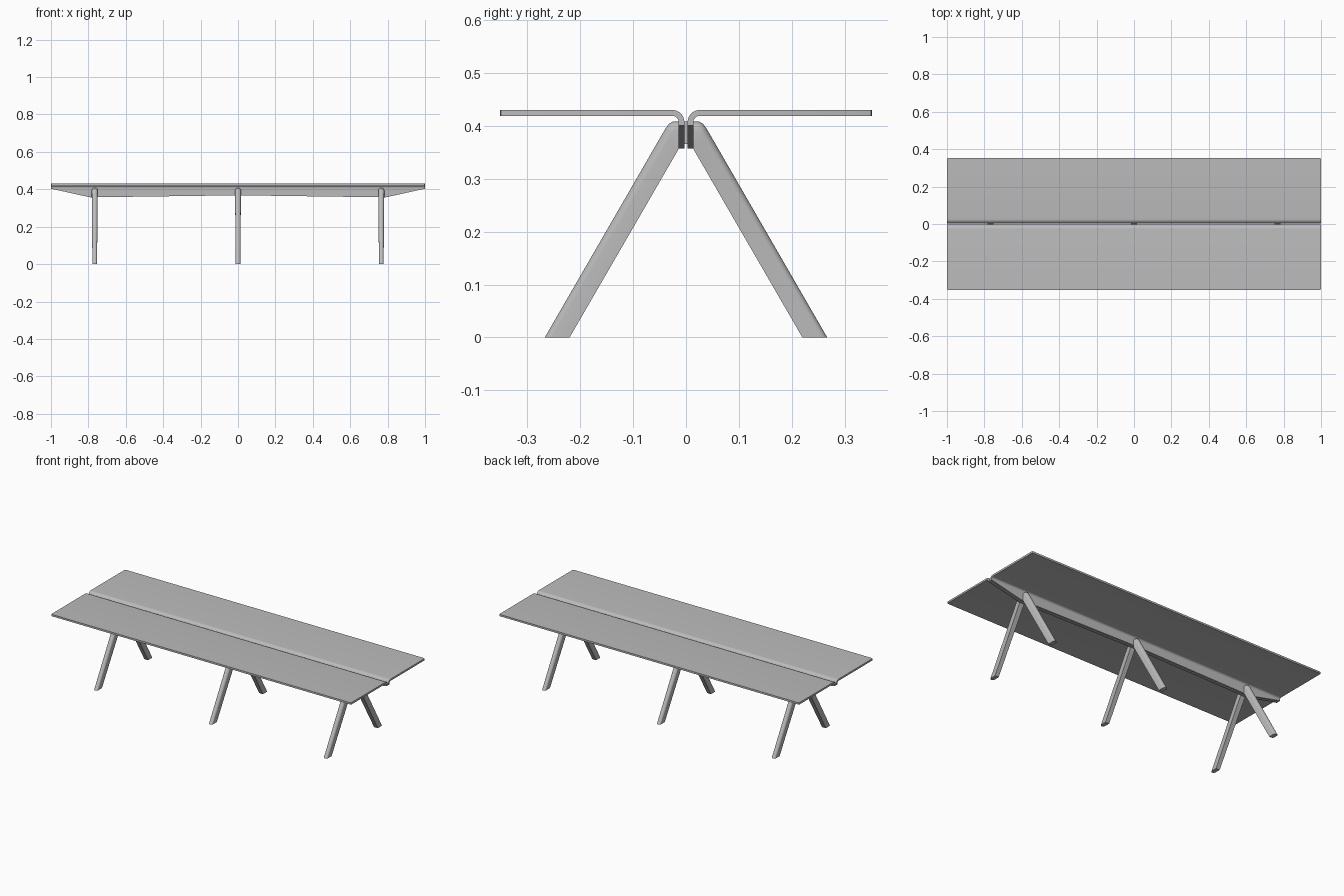
import bpy, bmesh
from math import sin, cos, pi, radians

cube = bpy.data.objects.get("Cube")
if cube:
    bpy.data.objects.remove(cube)

metal = bpy.data.materials.new("grey painted metal")
metal.use_nodes = True
grey = (0.5, 0.5, 0.5, 1)
metal.diffuse_color = grey
metal.node_tree.nodes["Principled BSDF"].inputs["Base Color"].default_value = grey


def loft(name, rings):
    """Join closed rings of equal length into a capped solid."""
    bm = bmesh.new()
    rows = [[bm.verts.new(p) for p in ring] for ring in rings]
    n = len(rows[0])
    for a, b in zip(rows, rows[1:]):
        for i in range(n):
            j = (i + 1) % n
            bm.faces.new((a[i], a[j], b[j], b[i]))
    bm.faces.new(rows[0][::-1])
    bm.faces.new(rows[-1])
    bmesh.ops.remove_doubles(bm, verts=bm.verts, dist=1e-5)
    bmesh.ops.recalc_face_normals(bm, faces=bm.faces)
    mesh = bpy.data.meshes.new(name)
    bm.to_mesh(mesh)
    bm.free()
    mesh.materials.append(metal)
    obj = bpy.data.objects.new(name, mesh)
    bpy.context.collection.objects.link(obj)
    return obj


def smooth(obj):
    bpy.ops.object.select_all(action='DESELECT')
    obj.select_set(True)
    bpy.context.view_layer.objects.active = obj
    bpy.ops.object.shade_smooth_by_angle(angle=radians(35))


TOP, THICK, EDGE, GAP, RADIUS = 0.43, 0.011, 0.352, 0.003, 0.023
STEPS = 8


def sheet_ring(x, side, flange_z, edge):
    """Cross-section of a folded sheet: flat top, round bend, hanging flange."""
    cy, cz = GAP + RADIUS, TOP - RADIUS

    def arc(r):
        angles = [pi / 2 * (1 + i / STEPS) for i in range(STEPS + 1)]
        return [(cy + r * cos(a), cz + r * sin(a)) for a in angles]

    outer, inner = arc(RADIUS), arc(RADIUS - THICK)
    pts = [(edge, TOP)] + outer + [(GAP, flange_z), (GAP + THICK, flange_z)]
    pts += inner[::-1] + [(edge, TOP - THICK)]
    return [(x, side * y, z) for y, z in pts]


def leg_ring(x, side, outer, inner, half):
    """D-shaped section, round on the outside and flat towards the centre."""
    depth = ((outer[0] - inner[0]) ** 2 + (outer[1] - inner[1]) ** 2) ** 0.5
    cap = min(half / depth, 0.5)
    pts = [(half * cos(a), cap * (1 - sin(a)))
           for a in [pi * i / 12 for i in range(13)]]
    pts += [(-half, 1), (half, 1)]
    return [(x + w, side * (outer[0] + (inner[0] - outer[0]) * t),
             outer[1] + (inner[1] - outer[1]) * t) for w, t in pts]


# Flange depth along the table, with softened corners at the outer edge
half_stations = [(1, 0.401, EDGE - 0.006), (0.998, 0.4015, EDGE - 0.002),
                 (0.994, 0.402, EDGE), (0.79, 0.357, EDGE)]
stations = [(-x, z, e) for x, z, e in half_stations] + [(0, 0.368, EDGE)]
stations += half_stations[::-1]

# Leg stations from the foot up to the vertical mounting face
mount = (GAP + THICK, 0.356)
leg_path = [((0.267, 0), (0.22, 0), 0.0125),
            ((0.044, 0.386), mount, 0.0155),
            ((0.038, 0.396), mount, 0.016),
            ((0.032, 0.404), mount, 0.016),
            ((0.025, 0.408), mount, 0.016),
            ((mount[0], 0.408), mount, 0.016)]

for side, label in ((-1, "front"), (1, "back")):
    sheet = loft(label + "_tabletop",
                 [sheet_ring(x, side, z, e) for x, z, e in stations])
    smooth(sheet)
    for x, place in ((-0.766, "right"), (0, "middle"), (0.766, "left")):
        leg = loft(f"{label}_{place}_leg",
                   [leg_ring(x, side, o, i, h) for o, i, h in leg_path])
        smooth(leg)

# Spacers clamped between the two flanges at each leg pair
for x, place in ((-0.766, "right"), (0, "middle"), (0.766, "left")):
    loft(place + "_spacer",
         [[(x + w, y, z) for w, z in ((-0.016, 0.366), (0.016, 0.366),
                                      (0.016, 0.408), (-0.016, 0.408))]
          for y in (-GAP, GAP)])
